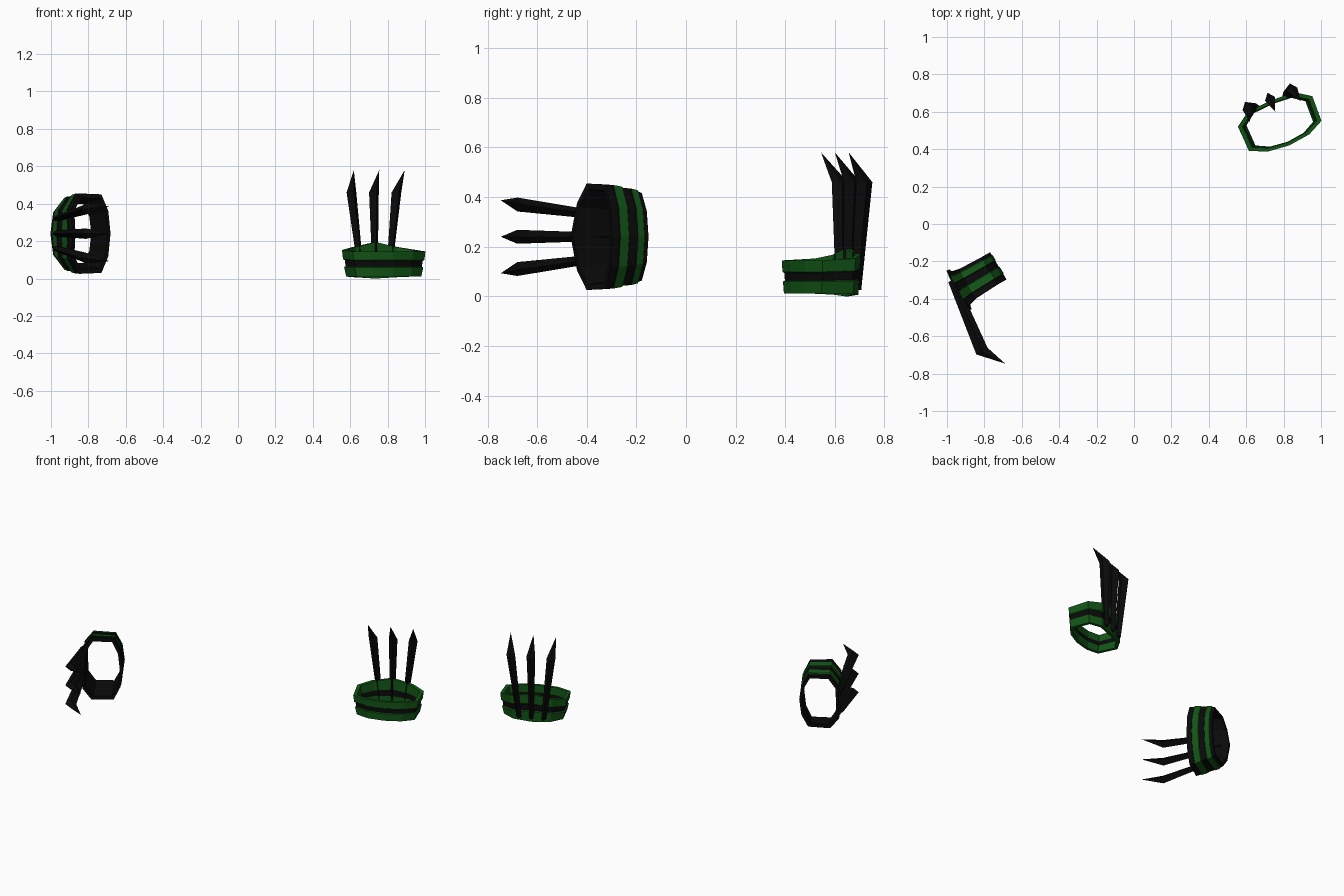
import bpy, bmesh
from mathutils import Matrix, Vector

if "Cube" in bpy.data.objects:
    bpy.data.objects.remove(bpy.data.objects["Cube"], do_unlink=True)


def make_material(name, colour):
    mat = bpy.data.materials.new(name)
    mat.use_nodes = True
    mat.diffuse_color = (*colour, 1)
    mat.node_tree.nodes["Principled BSDF"].inputs["Base Color"].default_value = (*colour, 1)
    return mat


BLACK, GREEN = 0, 1
MATERIALS = [make_material("black", (0.003, 0.003, 0.003)),
             make_material("dark green", (0.006, 0.09, 0.008))]

# Half of the cuff outline from back centre to palm centre: across, towards back, edge bulge
HALF = [(0, .13, 1), (.135, .122, .45), (.215, .067, .15),
        (.21, -.074, 0), (.122, -.116, 0), (0, -.13, 0)]
OUTLINE = HALF + [(-s, t, b) for s, t, b in HALF[-2:0:-1]]


def finish(name, bm, frame):
    bmesh.ops.recalc_face_normals(bm, faces=bm.faces)
    mesh = bpy.data.meshes.new(name)
    bm.to_mesh(mesh)
    bm.free()
    for mat in MATERIALS:
        mesh.materials.append(mat)
    obj = bpy.data.objects.new(name, mesh)
    obj.matrix_world = frame
    bpy.context.collection.objects.link(obj)


def cuff(name, frame, rows, low, high, dip, peak, narrow, striped_inside):
    """rows: (fraction along the cuff, raise of the outer skin, colour up to next row)"""
    bm = bmesh.new()
    inner = [(f, None, c) for f, _, c in rows]
    section = rows + inner[::-1]
    rings = []
    for s, t, bulge in OUTLINE:
        ring = []
        for f, lift, _ in section:
            ks = narrow + (1 - narrow) * f ** .7
            kt = .97 + .03 * f
            if lift is None:
                ks, kt = ks * .89, kt * .86
            else:
                ks, kt = ks + lift * 4.5, kt + lift * 7
            bottom, top = low - dip * bulge, high + peak * bulge
            ring.append(bm.verts.new((s * ks, t * kt, bottom + (top - bottom) * f)))
        rings.append(ring)
    n, count = len(rows), len(section)
    for i, ring in enumerate(rings):
        following = rings[(i + 1) % len(rings)]
        for k in range(count):
            j = (k + 1) % count
            face = bm.faces.new((ring[k], following[k], following[j], ring[j]))
            if k < n - 1:
                colour = rows[k][2]
            elif k == n - 1 or k == count - 1:
                colour = rows[0][2]
            else:
                colour = rows[count - 2 - k][2] if striped_inside else BLACK
            face.material_index = colour
    finish(name, bm, frame)


def claw(name, frame, side, lean, reach):
    """Four-sided blade that widens to a bend and hooks towards the palm"""
    bm = bmesh.new()
    loops = []
    for s, back, depth, width, a in ((.08, .147, .045, .03, -.055),
                                     (.13, lean, .07, .056, reach)):
        s *= side
        mid = back - depth * .5
        loops.append([bm.verts.new(p) for p in (
            (s, back, a), (s + width / 2, mid, a),
            (s, back - depth, a), (s - width / 2, mid, a))])
    tip = bm.verts.new((.147 * side, lean - .11, reach + .12))
    base, bend = loops
    bm.faces.new(base)
    for i in range(4):
        j = (i + 1) % 4
        bm.faces.new((base[i], base[j], bend[j], bend[i]))
        bm.faces.new((bend[i], bend[j], tip))
    finish(name, bm, frame)


def make_frame(across, back, along, origin):
    axes = [Vector(v).normalized() for v in (across, back, along)]
    return Matrix.Translation(origin) @ Matrix(axes).transposed().to_4x4()


left = make_frame((.925, .38, 0), (-.38, .925, 0), (0, 0, 1), (.78, .54, .08))
right = make_frame((0, 0, 1), (-.87, -.5, 0), (.5, -.87, 0), (-.838, -.285, .24))

# Left cuff: two green bands around a recessed black one
cuff("left_cuff", left,
     [(0, 0, GREEN), (.36, 0, GREEN), (.39, -.008, BLACK),
      (.62, -.008, GREEN), (.65, 0, GREEN), (1, 0, GREEN)],
     -.068, .065, .012, .05, .89, True)

# Right cuff: black with two raised green bands
cuff("right_cuff", right,
     [(0, 0, BLACK), (.1, 0, GREEN), (.12, .004, GREEN), (.3, .004, BLACK),
      (.32, 0, BLACK), (.53, 0, GREEN), (.55, .004, GREEN), (.79, .004, BLACK),
      (.81, 0, BLACK), (1, 0, BLACK)],
     -.082, .088, .03, .045, .84, False)

# Three claws on the back of each cuff
for prefix, frame, lean, reach in (("left", left, .175, .38), ("right", right, .21, .355)):
    for label, side in (("inner", -1), ("middle", 0), ("outer", 1)):
        claw(f"{prefix}_{label}_claw", frame, side, lean, reach)
